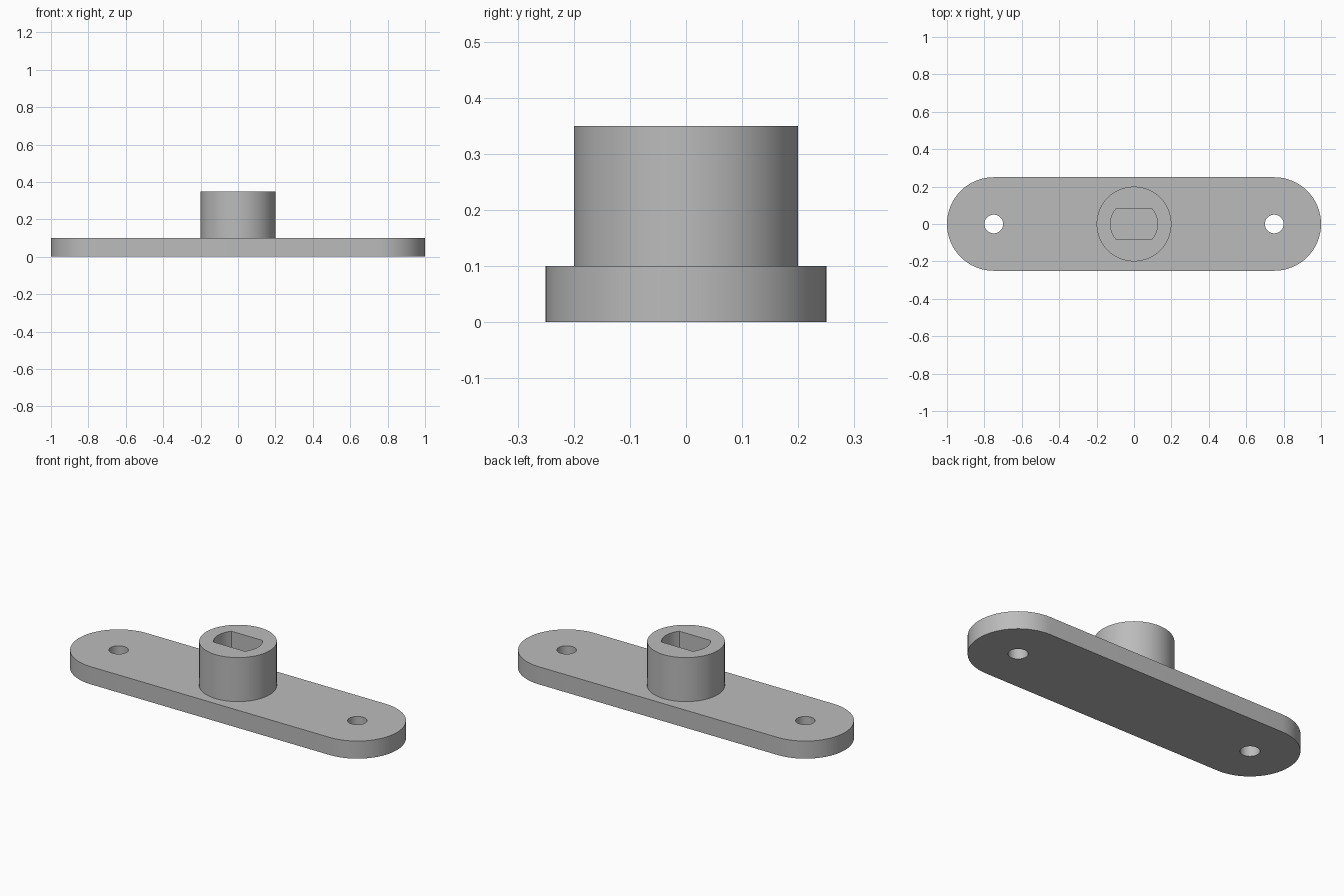
import bpy
import bmesh
from math import asin, cos, pi, sin
from mathutils import Vector

cube = bpy.data.objects.get("Cube")
if cube:
    bpy.data.objects.remove(cube, do_unlink=True)

# Single grey finish
GREY = (0.5, 0.5, 0.5, 1)
grey = bpy.data.materials.new("plain_grey")
grey.use_nodes = True
grey.diffuse_color = GREY
grey.node_tree.nodes["Principled BSDF"].inputs["Base Color"].default_value = GREY


def arc(cx, radius, start, end, steps):
    """Points along an arc centred on (cx, 0), both ends included."""
    angles = [start + (end - start) * i / steps for i in range(steps + 1)]
    return [(cx + radius * cos(a), radius * sin(a)) for a in angles]


def circle(cx, radius, steps=64):
    return arc(cx, radius, 0, 2 * pi, steps)[:-1]


def prism(name, loops, bottom, top):
    """Extrude an outline, with any inner loops left open as holes."""
    bm = bmesh.new()
    edges = []
    for loop in loops:
        verts = [bm.verts.new((x, y, bottom)) for x, y in loop]
        edges += [bm.edges.new((v, verts[i - 1])) for i, v in enumerate(verts)]
    bmesh.ops.triangle_fill(bm, edges=edges, use_beauty=True, normal=Vector((0, 0, 1)))
    result = bmesh.ops.extrude_face_region(bm, geom=bm.faces[:], use_keep_orig=True)
    raised = [g for g in result["geom"] if isinstance(g, bmesh.types.BMVert)]
    bmesh.ops.translate(bm, verts=raised, vec=(0, 0, top - bottom))
    bmesh.ops.recalc_face_normals(bm, faces=bm.faces[:])
    mesh = bpy.data.meshes.new(name)
    bm.to_mesh(mesh)
    bm.free()
    mesh.materials.append(grey)
    obj = bpy.data.objects.new(name, mesh)
    bpy.context.collection.objects.link(obj)
    bpy.ops.object.select_all(action="DESELECT")
    obj.select_set(True)
    bpy.context.view_layer.objects.active = obj
    bpy.ops.object.shade_smooth_by_angle(angle=pi / 6)
    return obj


# Round-ended base plate with a screw hole at each end
END_X, PLATE_R, PLATE_TOP = 0.75, 0.25, 0.1
stadium = (arc(END_X, PLATE_R, -pi / 2, pi / 2, 32)
           + arc(-END_X, PLATE_R, pi / 2, 3 * pi / 2, 32))
screw_holes = [circle(side * END_X, 0.05, 48) for side in (-1, 1)]
prism("base_plate", [stadium] + screw_holes, 0, PLATE_TOP)

# Central boss with a double-flat socket, floored by the plate
SOCKET_R, FLAT_Y = 0.126, 0.08
half = asin(FLAT_Y / SOCKET_R)
socket = (arc(0, SOCKET_R, -half, half, 16)
          + arc(0, SOCKET_R, pi - half, pi + half, 16))
prism("shaft_boss", [circle(0, 0.2), socket], PLATE_TOP, 0.35)
